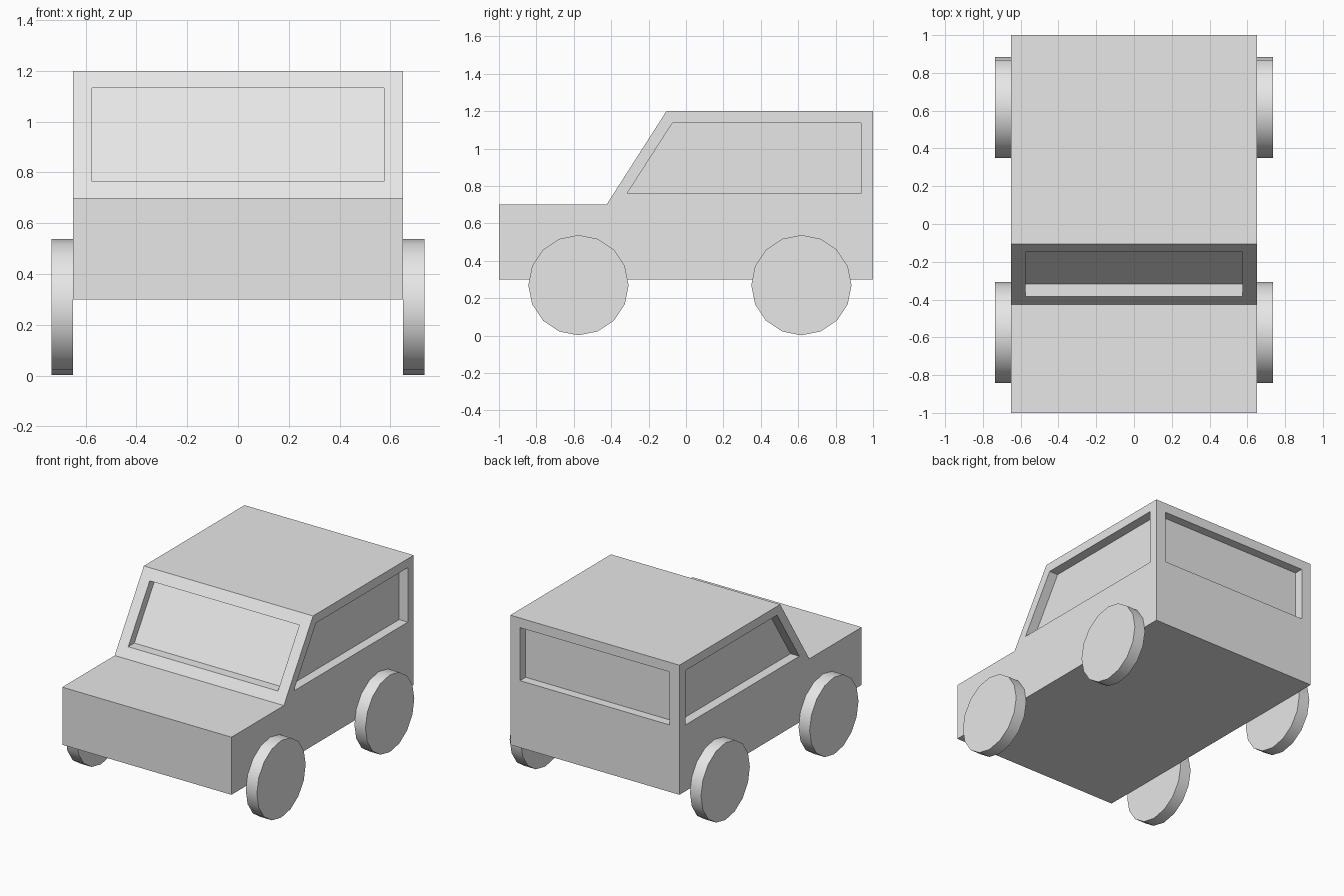
import bpy, bmesh, math
from mathutils import Matrix

scene = bpy.context.scene
if "Cube" in bpy.data.objects:
    bpy.data.objects.remove(bpy.data.objects["Cube"], do_unlink=True)

grey = bpy.data.materials.new("light_grey")
grey.use_nodes = True
grey.diffuse_color = (0.8, 0.8, 0.8, 1)
grey.node_tree.nodes["Principled BSDF"].inputs["Base Color"].default_value = grey.diffuse_color


def add_prism(bm, profile, x0, x1):
    """Extrude a (y, z) outline from x0 to x1."""
    face = bm.faces.new([bm.verts.new((x0, y, z)) for y, z in profile])
    extruded = bmesh.ops.extrude_face_region(bm, geom=[face])["geom"]
    verts = [v for v in extruded if isinstance(v, bmesh.types.BMVert)]
    bmesh.ops.translate(bm, verts=verts, vec=(x1 - x0, 0, 0))


def make_object(name, bm):
    bmesh.ops.recalc_face_normals(bm, faces=bm.faces)
    mesh = bpy.data.meshes.new(name)
    bm.to_mesh(mesh)
    bm.free()
    mesh.materials.append(grey)
    obj = bpy.data.objects.new(name, mesh)
    scene.collection.objects.link(obj)
    return obj


def activate(obj):
    bpy.ops.object.select_all(action="DESELECT")
    obj.select_set(True)
    bpy.context.view_layer.objects.active = obj


# Body shell: side outline with bonnet, sloped windscreen and roof
half_width = 0.65
bonnet, roof = (-0.425, 0.7), (-0.105, 1.2)
bm = bmesh.new()
add_prism(bm, [(-1, 0.3), (1, 0.3), (1, 1.2), roof, bonnet, (-1, 0.7)],
          -half_width, half_width)
body = make_object("body", bm)

# Window recesses: sides, windscreen and rear, all the same depth
depth, over = 0.067, 0.1
low, high, half_window = 0.765, 1.133, 0.575


def slope_y(z):
    """Depth position of the windscreen plane at height z."""
    t = (z - bonnet[1]) / (roof[1] - bonnet[1])
    return bonnet[0] + t * (roof[0] - bonnet[0])


bm = bmesh.new()
for side in (-1, 1):
    add_prism(bm, [(-0.315, 0.76), (0.935, 0.76), (0.935, 1.138), (-0.072, 1.138)],
              side * (half_width - depth), side * (half_width + over))
add_prism(bm, [(slope_y(low) - over, low), (slope_y(low) + depth, low),
               (slope_y(high) + depth, high), (slope_y(high) - over, high)],
          -half_window, half_window)
back = 1 - depth + 0.005
add_prism(bm, [(back, low), (1 + over, low), (1 + over, high), (back, high)],
          -half_window, half_window)
cutter = make_object("window_cutter", bm)
cutter.hide_render = True

cut = body.modifiers.new("windows", "BOOLEAN")
cut.operation = "DIFFERENCE"
cut.solver = "EXACT"
cut.object = cutter
activate(body)
bpy.ops.object.modifier_apply(modifier=cut.name)
bpy.data.objects.remove(cutter, do_unlink=True)

# Wheels: plain sixteen-sided discs against the body sides
radius, thickness = 0.268, 0.085
for end, y in (("front", -0.575), ("rear", 0.617)):
    for side_name, side in (("left", 1), ("right", -1)):
        bm = bmesh.new()
        bmesh.ops.create_cone(bm, cap_ends=True, segments=16, radius1=radius,
                              radius2=radius, depth=thickness,
                              matrix=Matrix.Rotation(math.pi / 2, 4, "Y"))
        wheel = make_object(f"{end}_{side_name}_wheel", bm)
        wheel.location = (side * (half_width + thickness / 2), y, radius + 0.002)
        activate(wheel)
        bpy.ops.object.shade_smooth_by_angle(angle=math.radians(30))
